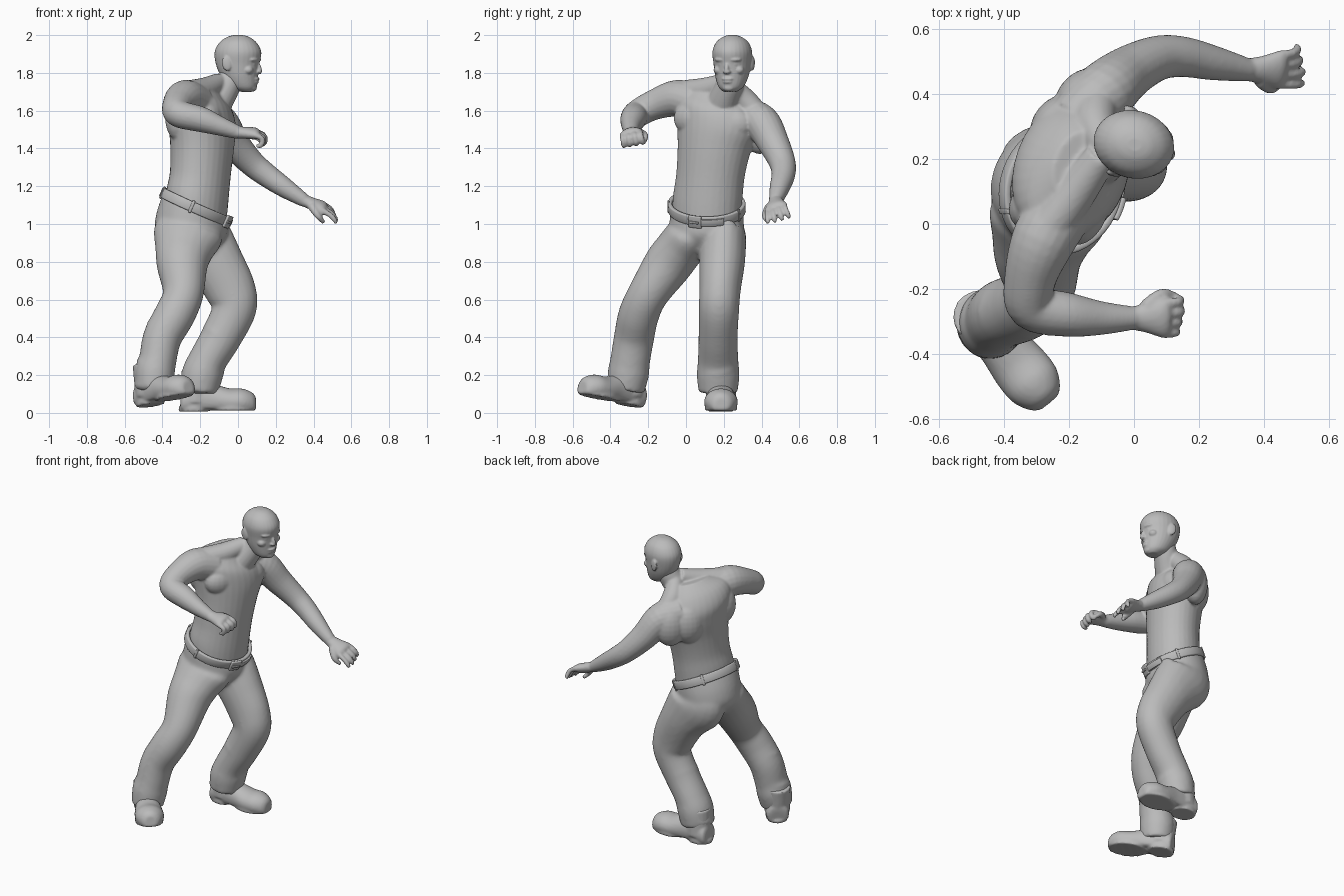
import bpy, bmesh
from math import sin, cos, pi, radians
from mathutils import Vector, Matrix, Euler

cube = bpy.data.objects.get("Cube")
if cube:
    bpy.data.objects.remove(cube)

grey = bpy.data.materials.new("plain grey")
grey.use_nodes = True
GREY = (0.5, 0.5, 0.5, 1)
grey.diffuse_color = GREY
grey.node_tree.nodes["Principled BSDF"].inputs["Base Color"].default_value = GREY

YAW = radians(-20)
UP = Vector((0, 0, 1))


def finish(bm, name, voxel=None, smooth=6):
    """Turn a bmesh into an object, optionally fusing its overlapping pieces."""
    bmesh.ops.recalc_face_normals(bm, faces=bm.faces)
    mesh = bpy.data.meshes.new(name)
    bm.to_mesh(mesh)
    bm.free()
    mesh.materials.append(grey)
    mesh.polygons.foreach_set("use_smooth", [True] * len(mesh.polygons))
    obj = bpy.data.objects.new(name, mesh)
    bpy.context.collection.objects.link(obj)
    if voxel:
        fuse = obj.modifiers.new("fuse", 'REMESH')
        fuse.mode = 'VOXEL'
        fuse.voxel_size = voxel
        fuse.use_smooth_shade = True
        soft = obj.modifiers.new("soften", 'SMOOTH')
        soft.factor = 0.5
        soft.iterations = smooth
    return obj


def spline(rows, steps=5):
    """Smooth interpolation through rows of numbers."""
    rows = [Vector(r) for r in rows]
    ext = [rows[0]] + rows + [rows[-1]]
    out = []
    for p, a, b, q in zip(ext, ext[1:], ext[2:], ext[3:]):
        for k in range(steps):
            t = k / steps
            out.append(a + (b - p) * (t / 2) + (p * 2 - a * 5 + b * 4 - q) * (t * t / 2)
                       + ((a - b) * 3 + q - p) * (t ** 3 / 2))
    return out + [rows[-1]]


def loft(bm, frames, n=20, floor=None):
    """Skin closed ellipses given as (centre, axis, axis)."""
    rings = []
    for c, u, v in frames:
        ring = []
        for i in range(n):
            p = c + u * cos(2 * pi * i / n) + v * sin(2 * pi * i / n)
            if floor is not None:
                p.z = max(p.z, floor)
            ring.append(bm.verts.new(p))
        rings.append(ring)
    for a, b in zip(rings, rings[1:]):
        for i in range(n):
            j = (i + 1) % n
            bm.faces.new((a[i], a[j], b[j], b[i]))
    bm.faces.new(rings[0])
    bm.faces.new(rings[-1])


def tube(bm, rows, ref=(1, 0, 0), n=20):
    """Limb through (x, y, z, radius along ref, other radius) rows."""
    rows = spline([r if len(r) == 5 else (*r, r[3]) for r in rows])
    pts = [Vector(r[:3]) for r in rows]
    frames = []
    for i, r in enumerate(rows):
        t = (pts[min(i + 1, len(pts) - 1)] - pts[max(i - 1, 0)]).normalized()
        u = Vector(ref)
        u = (u - t * u.dot(t)).normalized()
        frames.append((pts[i], u * r[3], t.cross(u) * r[4]))
    loft(bm, frames, n)


def trunk_frame(r):
    x, y, z, depth, width, pitch, tilt = r
    return (Vector((x, y, z)), Vector((cos(YAW), sin(YAW), -pitch)) * depth,
            Vector((-sin(YAW), cos(YAW), -tilt)) * width)


def trunk(bm, rows):
    loft(bm, [trunk_frame(r) for r in spline(rows)], 32)


def blob(bm, centre, size, rot=(0, 0, 0), parent=Matrix()):
    m = Matrix.LocRotScale(Vector(centre), Euler(rot), Vector(size))
    bmesh.ops.create_uvsphere(bm, u_segments=20, v_segments=12, radius=1, matrix=parent @ m)


def hand(bm, wrist, forward, thumb_side, curls, spread):
    """Palm, four curling fingers and a thumb."""
    w, f = Vector(wrist), Vector(forward).normalized()
    s = Vector(thumb_side)
    s = (s - f * s.dot(f)).normalized()
    up = f.cross(s)
    up = up if up.z > 0 else -up
    path = [(w - f * .02, .034, .032), (w + f * .035, .045, .031), (w + f * .09, .062, .03),
            (w + f * .112, .052, .02)]
    tube(bm, [(*p, a, b) for p, a, b in path], s)
    for i, curl in enumerate(curls):
        off = .046 - .031 * i
        p = w + f * (.1 - .006 * abs(i - 1)) + s * off
        ang, rows = curl * .3, [(*p, .017)]
        for seg in (.045, .036, .026):
            d = (f * cos(ang) - up * sin(ang) + s * off * spread).normalized()
            p = p + d * seg
            rows.append((*p, .0145))
            ang += curl
        rows[-1] = (*p, .01)
        tube(bm, rows, s, 10)
    a, b = w + f * .035 + s * .035, w + f * .085 + s * .07 - up * .025
    c = w + f * .13 + s * .06 - up * .055
    tube(bm, [(*a, .023), (*b, .018), (*c, .011)], up, 10)


# Bare upper body: trunk, neck, shoulders, arms and hands fused into one skin
bm = bmesh.new()
trunk(bm, [(-.225, .11, 1.04, .155, .185, .43, .1), (-.215, .115, 1.14, .158, .188, .3, .08),
           (-.2, .13, 1.26, .157, .185, .1, .05), (-.19, .15, 1.4, .164, .198, 0, .08),
           (-.19, .17, 1.52, .172, .225, 0, .15), (-.2, .17, 1.61, .165, .23, 0, .22),
           (-.2, .17, 1.68, .125, .19, .1, .2), (-.17, .18, 1.735, .075, .11, .2, .1)])
tube(bm, [(-.15, .18, 1.6, .1), (-.09, .21, 1.68, .08), (-.045, .24, 1.76, .07), (-.02, .245, 1.84, .06)])
tube(bm, [(-.1, .21, 1.75, .05), (-.18, .1, 1.71, .065), (-.27, -.02, 1.69, .07)])
tube(bm, [(-.09, .24, 1.73, .05), (-.12, .31, 1.655, .065), (-.11, .38, 1.58, .06)])
# Chest and shoulder blades
for x, y, z in ((-.155, .045, 1.56), (-.095, .24, 1.53)):
    blob(bm, (x, y, z), (.075, .115, .095), (0, 0, YAW))
for x, y, z in ((-.3, .07, 1.56), (-.235, .31, 1.51), (-.16, .39, 1.5)):
    blob(bm, (x, y, z), (.075, .1, .13), (0, 0, YAW * 2))
tube(bm, [(-.22, .05, 1.64, .1), (-.28, -.05, 1.665, .098), (-.32, -.17, 1.63, .08),
          (-.315, -.255, 1.585, .073), (-.2, -.28, 1.555, .068), (-.1, -.29, 1.52, .052),
          (0, -.29, 1.485, .036)], UP)
tube(bm, [(-.17, .31, 1.57, .1), (-.095, .4, 1.535, .098), (-.02, .465, 1.425, .083), (.07, .51, 1.325, .07),
          (.15, .515, 1.26, .063), (.25, .495, 1.19, .053), (.35, .475, 1.125, .036)], (0, 1, 0))
hand(bm, (0, -.29, 1.485), (1, 0, -.06), (0, 1, .2), (1.1, 1.2, 1.25, 1.3), 1)
hand(bm, (.36, .475, 1.12), (1, 0, -.38), (0, -1, -.4), (.3, .4, .5, .6), 2)
finish(bm, "upper_body", .007)

# Head: skull loft with brow, nose, lips, chin and ears
bm = bmesh.new()
skull = [(1.7, .015, .08, .035), (1.725, -.045, .1, .065), (1.78, -.09, .107, .087), (1.845, -.118, .114, .098),
         (1.91, -.125, .125, .104), (1.96, -.1, .1, .086), (1.99, -.058, .06, .05), (2, -.02, .025, .02)]
place = Matrix.Translation((0, .245, 0)) @ Matrix.Rotation(radians(-15), 4, 'Z')
frames = []
for z, back, front, half in spline(skull):
    frames.append((place @ Vector(((back + front) / 2, 0, z)),
                   place.to_3x3() @ Vector(((front - back) / 2, 0, 0)),
                   place.to_3x3() @ Vector((0, half, 0))))
loft(bm, frames, 28)
blob(bm, (.113, 0, 1.825), (.016, .013, .034), (0, -.3, 0), place)
blob(bm, (.113, 0, 1.806), (.018, .022, .012), parent=place)
blob(bm, (.098, 0, 1.768), (.019, .032, .01), parent=place)
blob(bm, (.096, 0, 1.752), (.017, .028, .01), parent=place)
blob(bm, (.082, 0, 1.722), (.02, .032, .02), parent=place)
for s in (-1, 1):
    blob(bm, (.094, s * .038, 1.87), (.022, .036, .013), (0, 0, s * .35), place)
    blob(bm, (.07, s * .055, 1.815), (.028, .028, .024), (0, 0, s * .5), place)
    blob(bm, (.091, s * .038, 1.845), (.014, .017, .008), (0, 0, s * .35), place)
    blob(bm, (-.035, s * .1, 1.85), (.026, .011, .04), (0, -.15, s * -.15), place)
finish(bm, "head", .005, 3)

# Trousers: seat and two baggy legs fused together
bm = bmesh.new()
trunk(bm, [(-.225, .11, 1.09, .168, .195, .43, .12), (-.245, .11, 1.0, .188, .198, .25, .05),
           (-.255, .11, .93, .18, .185, .1, 0), (-.24, .1, .86, .12, .12, 0, 0)])
tube(bm, [(-.23, .2, 1, .16, .1), (-.225, .2, .94, .188, .118), (-.165, .195, .86, .168, .122),
          (-.11, .19, .78, .148, .12), (-.04, .18, .65, .135, .11),
          (-.02, .175, .55, .118, .107), (-.09, .17, .4, .108, .104), (-.16, .17, .28, .102, .108),
          (-.19, .17, .2, .11, .113), (-.205, .17, .11, .1, .105)])
tube(bm, [(-.25, .04, 1, .16, .1), (-.265, .02, .94, .185, .125), (-.285, -.04, .86, .156, .128),
          (-.295, -.1, .78, .136, .128), (-.29, -.2, .63, .108, .108),
          (-.335, -.25, .52, .108, .108), (-.4, -.275, .4, .103, .107), (-.425, -.295, .28, .1, .106),
          (-.44, -.305, .21, .106, .11), (-.445, -.32, .12, .095, .1)])
# Cloth folds around knees and ankles
for x, y, z, r, lean in ((-.175, .17, .24, .102, .35), (-.205, .17, .15, .1, -.1), (-.09, .17, .41, .1, .6),
                         (-.435, -.3, .25, .1, .25), (-.445, -.31, .16, .1, -.1), (-.385, -.27, .44, .098, .4)):
    blob(bm, (x, y, z), (r * 1.07, r * 1.07, .05), (.15, lean, 0))
finish(bm, "trousers", .01, 14)


# Belt: tilted band with a buckle, loops and a loose strap end
def belt_point(angle, height, out=1.0):
    c, u, v = trunk_frame((-.225, .11, 1.09, .17 * out, .198 * out, .43, .12))
    return c + u * cos(angle) + v * sin(angle) + u.cross(v).normalized() * height


def band(name, start, end, low, high, out, thick, steps=48):
    bm = bmesh.new()
    rows = [[bm.verts.new(belt_point(start + (end - start) * i / steps, h, out)) for h in (low, high)]
            for i in range(steps + 1)]
    for a, b in zip(rows, rows[1:]):
        bm.faces.new((a[0], b[0], b[1], a[1]))
    bmesh.ops.remove_doubles(bm, verts=bm.verts, dist=1e-5)
    obj = finish(bm, name)
    solid = obj.modifiers.new("thickness", 'SOLIDIFY')
    solid.thickness = thick
    solid.offset = 0
    edge = obj.modifiers.new("rounded edge", 'BEVEL')
    edge.width = thick * .3
    edge.segments = 2


band("belt", 0, 2 * pi, -.027, .027, 1, .022)
band("buckle", -.17, .17, -.034, .034, 1.08, .016, 8)
band("buckle_tongue", -.14, .1, -.006, .006, 1.14, .012, 6)
band("belt_strap_end", .15, .75, -.022, .016, 1.08, .012, 12)
for i, angle in enumerate((1.3, 2.5, 3.8, 5)):
    band("belt_loop_%d" % (i + 1), angle - .04, angle + .04, -.034, .034, 1.04, .01, 3)


# Boots: lofted upper on a flat sole with a heel
def boot(name, matrix):
    bm = bmesh.new()
    shape = [(-.1, .045, .09), (-.085, .068, .13), (0, .074, .16), (.08, .078, .145),
             (.16, .088, .122), (.23, .086, .12), (.28, .062, .1), (.3, .036, .075)]
    frames = [(Vector((x, 0, h * .42)), Vector((0, w, 0)), Vector((0, 0, h * .58)))
              for x, w, h in spline(shape)]
    loft(bm, frames, 24, .012)
    tube(bm, [(-.02, 0, .05, .08), (-.015, 0, .22, .08)])
    for x, z, length, width in ((-.03, .012, .08, .07), (.18, .016, .12, .086)):
        m = Matrix.LocRotScale(Vector((x, 0, z)), None, Vector((length, width, .024)))
        bmesh.ops.create_cone(bm, cap_ends=True, segments=28, radius1=1, radius2=1, depth=1, matrix=m)
    bm.transform(matrix)
    finish(bm, name, .008, 4)


boot("left_boot", Matrix.Translation((-.205, .185, .008)))
boot("right_boot", Matrix.Translation((-.445, -.325, .045)) @ Matrix.Rotation(radians(-51), 4, 'Z')
     @ Matrix.Rotation(radians(-10), 4, 'Y'))
